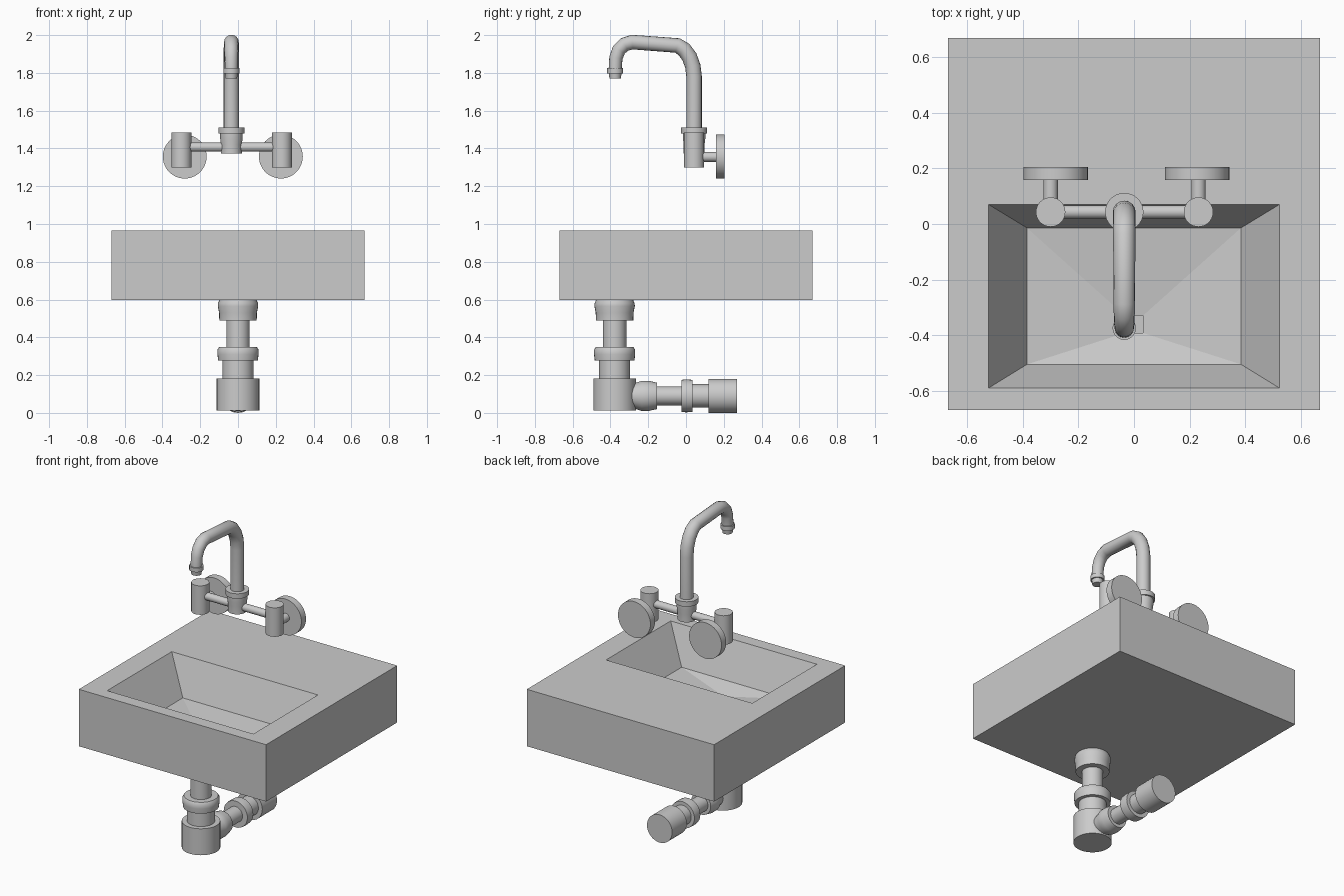
import bpy, bmesh, math
from mathutils import Vector

if "Cube" in bpy.data.objects:
    bpy.data.objects.remove(bpy.data.objects["Cube"])


def finish(name, bm, smooth=True):
    bmesh.ops.recalc_face_normals(bm, faces=bm.faces)
    me = bpy.data.meshes.new(name)
    bm.to_mesh(me)
    bm.free()
    ob = bpy.data.objects.new(name, me)
    bpy.context.collection.objects.link(ob)
    if smooth:
        bpy.ops.object.select_all(action='DESELECT')
        ob.select_set(True)
        bpy.context.view_layer.objects.active = ob
        bpy.ops.object.shade_smooth_by_angle(angle=math.radians(35))
    return ob


def bridge(bm, rings):
    """Join rings of equal size into a closed solid with end caps."""
    vs = [[bm.verts.new(p) for p in r] for r in rings]
    n = len(vs[0])
    for a, b in zip(vs, vs[1:]):
        for i in range(n):
            j = (i + 1) % n
            bm.faces.new((a[i], a[j], b[j], b[i]))
    bm.faces.new(vs[0])
    bm.faces.new(vs[-1])


def lathe(name, origin, axis, profile, n=32):
    """Turn a profile of (radius, distance along axis)."""
    axis = Vector(axis)
    u = axis.orthogonal().normalized()
    v = axis.cross(u)
    bm = bmesh.new()
    bridge(bm, [[Vector(origin) + axis * h
                 + (u * math.cos(2 * math.pi * i / n) + v * math.sin(2 * math.pi * i / n)) * r
                 for i in range(n)] for r, h in profile])
    return finish(name, bm)


def rect(x, y0, y1, z):
    return [(-x, y0, z), (x, y0, z), (x, y1, z), (-x, y1, z)]


# basin block with tapered bowl and floor sloping to a square drain
bm = bmesh.new()
bridge(bm, [rect(.67, -.67, .67, .597), rect(.67, -.67, .67, .965),
            rect(.523, -.59, .07, .965), rect(.385, -.505, -.014, .735),
            rect(.032, -.392, -.33, .70), rect(.032, -.392, -.33, .66)])
finish("basin", bm, smooth=False)

# drain trap under the basin
lathe("drain_trap", (0, -.378, 0), (0, 0, 1), [
    (.113, .012), (.113, .183), (.082, .183), (.082, .277), (.105, .277),
    (.109, .31), (.109, .335), (.1, .348), (.062, .348), (.062, .49),
    (.099, .49), (.1, .53), (.107, .565), (.106, .58), (.098, .598)])

# waste pipe running back from the trap
lathe("waste_pipe", (0, 0, .09), (0, 1, 0), [
    (.066, -.36), (.066, -.275), (.08, -.235), (.08, -.2), (.07, -.153),
    (.05, -.153), (.05, -.025), (.085, -.025), (.087, 0), (.085, .035),
    (.062, .035), (.062, .12), (.09, .12), (.09, .27)])

# tap: central body, crossbar and side valves
TX, TY = -.035, .043
lathe("tap_body", (TX, TY, 0), (0, 0, 1), [
    (.055, 1.372), (.055, 1.42), (.059, 1.45), (.059, 1.48),
    (.069, 1.48), (.069, 1.512), (.045, 1.512)])
lathe("crossbar", (0, TY, 1.407), (1, 0, 0), [(.024, -.3), (.024, .233)])
for side, x, disc_x in (("left", -.3, -.282), ("right", .232, .227)):
    lathe(side + "_valve", (x, TY, 0), (0, 0, 1), [(.053, 1.298), (.053, 1.485)])
    lathe(side + "_wall_stub", (x, 0, 1.355), (0, 1, 0), [(.026, TY), (.026, .17)])
    lathe(side + "_wall_plate", (disc_x, 0, 1.357), (0, 1, 0), [(.116, .158), (.116, .205)], 48)

# bent spout
path = [(.043, 1.49), (.043, 1.78), (.036, 1.835), (.018, 1.885), (-.01, 1.923),
        (-.045, 1.945), (-.285, 1.963), (-.325, 1.951), (-.355, 1.922),
        (-.371, 1.88), (-.375, 1.82)]
cu = bpy.data.curves.new("spout", 'CURVE')
cu.dimensions = '3D'
cu.bevel_depth = .041
cu.bevel_resolution = 6
cu.use_fill_caps = True
sp = cu.splines.new('POLY')
sp.points.add(len(path) - 1)
for i, (p, (y, z)) in enumerate(zip(sp.points, path)):
    p.co = (TX, y, z, 1)
    p.radius = 1 - .16 * max(0, i - 4) / 6
bpy.context.collection.objects.link(bpy.data.objects.new("spout", cu))

# spout nozzle
lathe("nozzle", (TX, -.375, 0), (0, 0, 1), [
    (.03, 1.77), (.034, 1.798), (.042, 1.798), (.042, 1.825), (.034, 1.825)])
